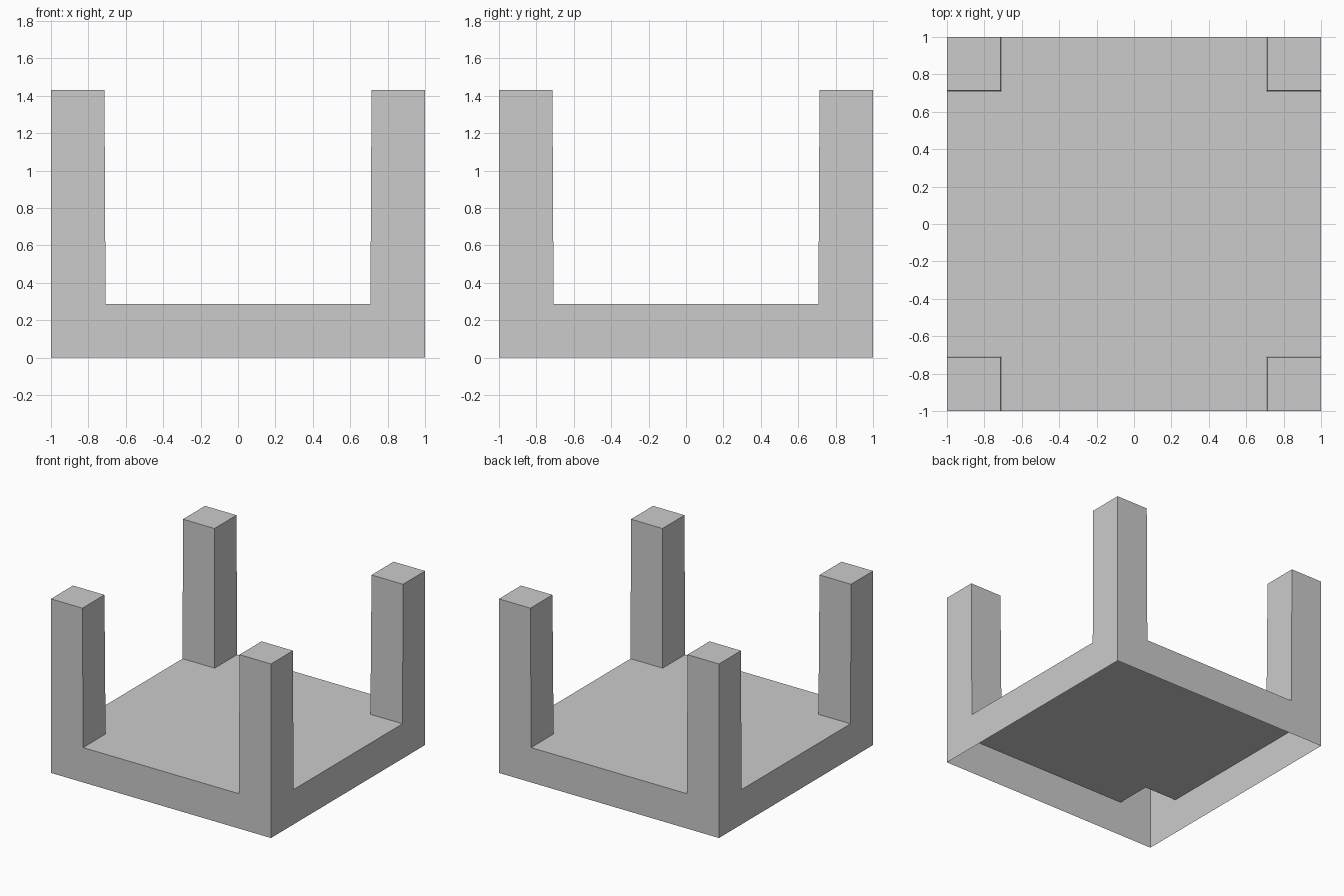
import bpy, bmesh, math

if "Cube" in bpy.data.objects:
    bpy.data.objects.remove(bpy.data.objects["Cube"])

DECK, TOP = 0.286, 1.43          # heights of deck and post tops
INNER, INNER_TOP = 0.708, 0.714  # inner post faces taper very slightly

bm = bmesh.new()

# Deck: 3 x 3 grid whose corner cells become the posts
bmesh.ops.create_grid(bm, x_segments=3, y_segments=3, size=1)
for v in bm.verts:
    for i in (0, 1):
        if abs(v.co[i]) < 0.9:
            v.co[i] = math.copysign(INNER, v.co[i])
    v.co.z = DECK

# Skirt: thin open-bottomed side walls
rim = [e for e in bm.edges if e.is_boundary]
ext = bmesh.ops.extrude_edge_only(bm, edges=rim)
for g in ext["geom"]:
    if isinstance(g, bmesh.types.BMVert):
        g.co.z = 0

# Corner posts: hollow, closed on top, open to the underside
corners = []
for f in bm.faces:
    c = f.calc_center_median()
    if c.z > DECK - 0.001 and abs(c.x) > 0.75 and abs(c.y) > 0.75:
        corners.append(f)
caps = bmesh.ops.extrude_discrete_faces(bm, faces=corners)["faces"]
for f in caps:
    for v in f.verts:
        v.co.z = TOP
        for i in (0, 1):
            if abs(v.co[i]) < 0.9:
                v.co[i] = math.copysign(INNER_TOP, v.co[i])

# Merge coplanar faces into clean panels
bmesh.ops.dissolve_limit(bm, angle_limit=math.radians(0.1),
                         verts=bm.verts[:], edges=bm.edges[:])
bmesh.ops.recalc_face_normals(bm, faces=bm.faces[:])

mesh = bpy.data.meshes.new("corner_post_tray")
bm.to_mesh(mesh)
bm.free()
tray = bpy.data.objects.new("corner_post_tray", mesh)
bpy.context.collection.objects.link(tray)
